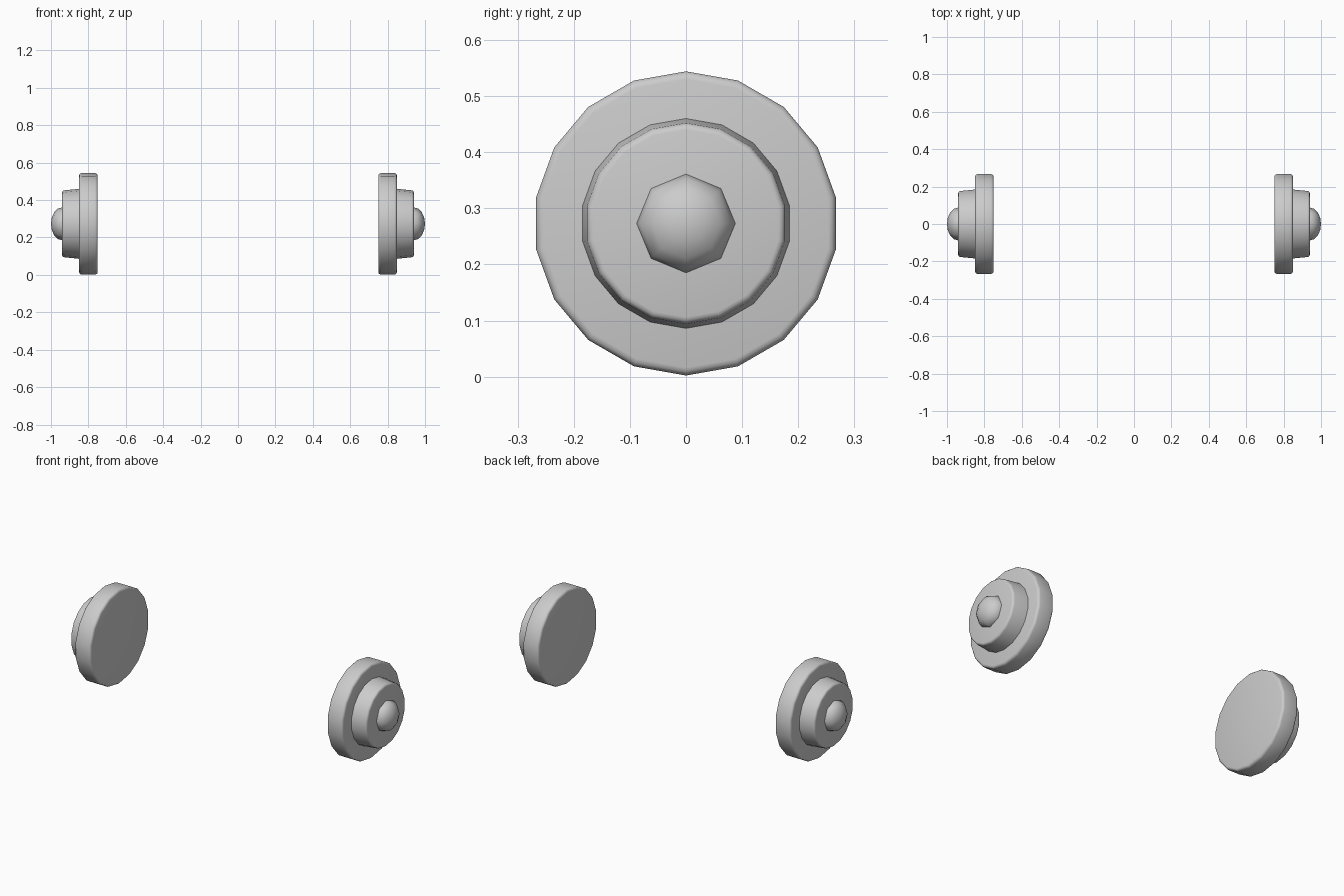
import bpy, bmesh, math

if "Cube" in bpy.data.objects:
    bpy.data.objects.remove(bpy.data.objects["Cube"])

AXIS_Z = 0.273  # height of the common x axis


def lathe(name, profile, sides, sharp_deg):
    """Revolve (x, radius) points around the x axis, cap the ends, mirror to -x."""
    bm = bmesh.new()
    rings = []
    for x, r in profile:
        if r == 0:
            rings.append([bm.verts.new((x, 0, AXIS_Z))] * sides)
            continue
        angles = [2 * math.pi * i / sides for i in range(sides)]
        rings.append([bm.verts.new((x, r * math.sin(a), AXIS_Z + r * math.cos(a)))
                      for a in angles])
    for a, b in zip(rings, rings[1:]):
        for i in range(sides):
            j = (i + 1) % sides
            bm.faces.new(dict.fromkeys((a[i], a[j], b[j], b[i])))
    for ring in (rings[0], rings[-1]):
        if len(set(ring)) > 1:
            bm.faces.new(ring)
    bmesh.ops.recalc_face_normals(bm, faces=bm.faces)
    mesh = bpy.data.meshes.new(name)
    bm.to_mesh(mesh)
    bm.free()
    mesh.shade_smooth()
    mesh.set_sharp_from_angle(angle=math.radians(sharp_deg))
    obj = bpy.data.objects.new(name, mesh)
    bpy.context.collection.objects.link(obj)
    obj.modifiers.new("Mirror", 'MIRROR').use_axis[0] = True
    return obj


def rounded(x, r, b, start, end, steps=3):
    """Rounded rim corner centred at (x, r) with bevel size b."""
    pts = []
    for i in range(steps + 1):
        t = math.radians(start + (end - start) * i / steps)
        pts.append((x + b * math.cos(t), r + b * math.sin(t)))
    return pts


# Large plate with rounded rims
B = 0.014
lathe("large_disc",
      rounded(0.75 + B, 0.271 - B, B, 180, 90) + rounded(0.85 - B, 0.271 - B, B, 90, 0),
      18, 35)

# Slightly tapered hub
lathe("hub_disc",
      [(0.845, 0.1875)] + rounded(0.94 - 0.012, 0.179 - 0.012, 0.012, 90, 0),
      18, 35)

# Low domed cap
dome = [(0.935, 0.088)]
for k in range(5):
    t = math.radians(22.5 * k)
    dome.append((0.94 + 0.06 * math.sin(t), 0.088 * math.cos(t) if k < 4 else 0))
lathe("centre_cap", dome, 8, 80)
